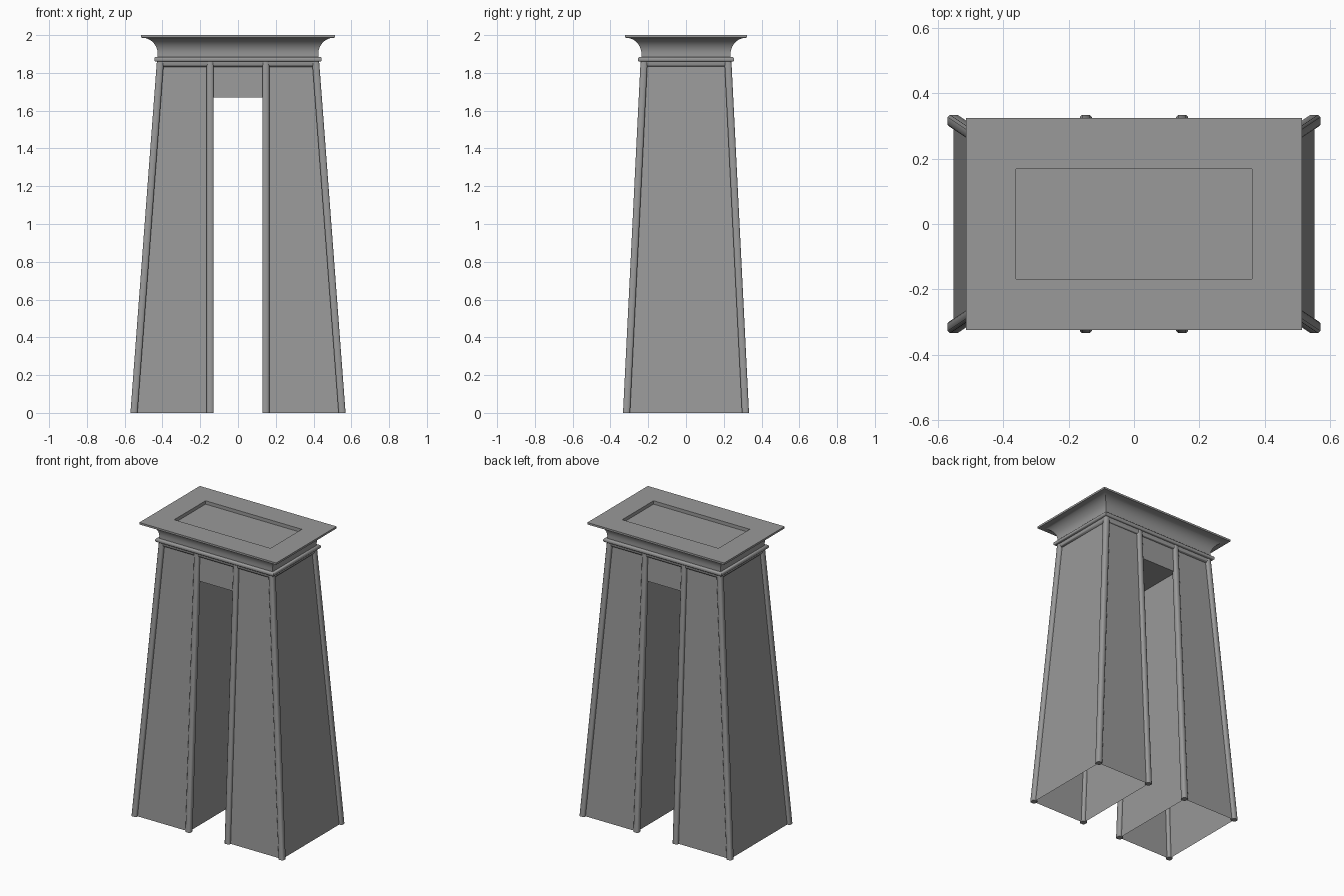
import bpy, bmesh, math

if "Cube" in bpy.data.objects:
    bpy.data.objects.remove(bpy.data.objects["Cube"])

H = 1.862                       # height of the tapered body
BASE, TOP = (0.551, 0.315), (0.411, 0.222)   # half sizes of body at z=0 and z=H
DOOR_X, DOOR_Z = 0.147, 1.67

stone = bpy.data.materials.new("dark_stone")
stone.diffuse_color = (0.32, 0.32, 0.32, 1)
stone.use_nodes = True
stone.node_tree.nodes["Principled BSDF"].inputs["Base Color"].default_value = stone.diffuse_color


def half(z):
    t = z / H
    return [b + (a - b) * t for a, b in zip(TOP, BASE)]


def make(name, rings, smooth=0):
    """Skin a list of closed vertex rings and cap both ends."""
    bm = bmesh.new()
    vs = [[bm.verts.new(p) for p in r] for r in rings]
    for a, b in zip(vs, vs[1:]):
        n = len(a)
        for i in range(n):
            j = (i + 1) % n
            bm.faces.new((a[i], a[j], b[j], b[i]))
    bm.faces.new(vs[0][::-1])
    bm.faces.new(vs[-1])
    return finish(name, bm, smooth)


def finish(name, bm, smooth=0):
    bmesh.ops.recalc_face_normals(bm, faces=bm.faces)
    me = bpy.data.meshes.new(name)
    bm.to_mesh(me)
    bm.free()
    me.materials.append(stone)
    ob = bpy.data.objects.new(name, me)
    bpy.context.collection.objects.link(ob)
    if smooth:
        bpy.context.view_layer.objects.active = ob
        ob.select_set(True)
        bpy.ops.object.shade_smooth_by_angle(angle=math.radians(smooth))
        ob.select_set(False)
    return ob


def rect(x, y, z):
    return [(-x, -y, z), (x, -y, z), (x, y, z), (-x, y, z)]


def pole(name, p, q, r=0.0185, c=0.007):
    """Softly chamfered square moulding with horizontal sections from p to q."""
    sec = [(r, c - r), (r, r - c), (r - c, r), (c - r, r),
           (-r, r - c), (-r, c - r), (c - r, -r), (r - c, -r)]
    make(name, [[(x + a, y + b, z) for a, b in sec] for x, y, z in (p, q)], 55)


# Battered walls with doorway, open underneath
outline = [(-BASE[0], 0), (-TOP[0], H), (TOP[0], H), (BASE[0], 0),
           (DOOR_X, 0), (DOOR_X, DOOR_Z), (-DOOR_X, DOOR_Z), (-DOOR_X, 0)]
bm = bmesh.new()
front, back = [[bm.verts.new((x, s * half(z)[1], z)) for x, z in outline] for s in (-1, 1)]
bm.faces.new(front)
bm.faces.new(back[::-1])
for i in range(8):
    if i not in (3, 7):
        j = (i + 1) % 8
        bm.faces.new((front[i], front[j], back[j], back[i]))
finish("walls", bm)

# Corner mouldings and door-side mouldings
for sx in (-1, 1):
    for sy in (-1, 1):
        pole("corner_moulding", (sx * BASE[0], sy * BASE[1], 0), (sx * TOP[0], sy * TOP[1], H))
        pole("door_moulding", (sx * DOOR_X, sy * BASE[1], 0), (sx * DOOR_X, sy * TOP[1], H))

# Horizontal band under the cornice
bx, by = TOP
make("top_band", [rect(bx, by, 1.832), rect(bx + 0.011, by + 0.011, 1.835),
                  rect(bx + 0.016, by + 0.016, 1.843), rect(bx + 0.016, by + 0.016, H)], 55)

# Projecting ring
nx, ny = 0.425, 0.236
make("ring_moulding", [rect(nx + d, ny + d, z) for d, z in
                       ((0, 1.86), (0.013, 1.86), (0.018, 1.865), (0.018, 1.878), (0.013, 1.883), (0, 1.883))], 55)

# Flared cornice with lip and sunken roof panel
prof = [(0, 1.872), (0, 1.9)]
for i in range(1, 11):
    a = math.radians(9 * i)
    prof.append((0.082 * (1 - math.cos(a)), 1.9 + 0.086 * math.sin(a)))
prof += [(0.088, 1.987), (0.088, 2.0)]
rings = [rect(nx + d, ny + d, z) for d, z in prof]
rings += [rect(0.361, 0.168, 2.0), rect(0.361, 0.168, 1.977)]
make("cornice", rings, 30)
